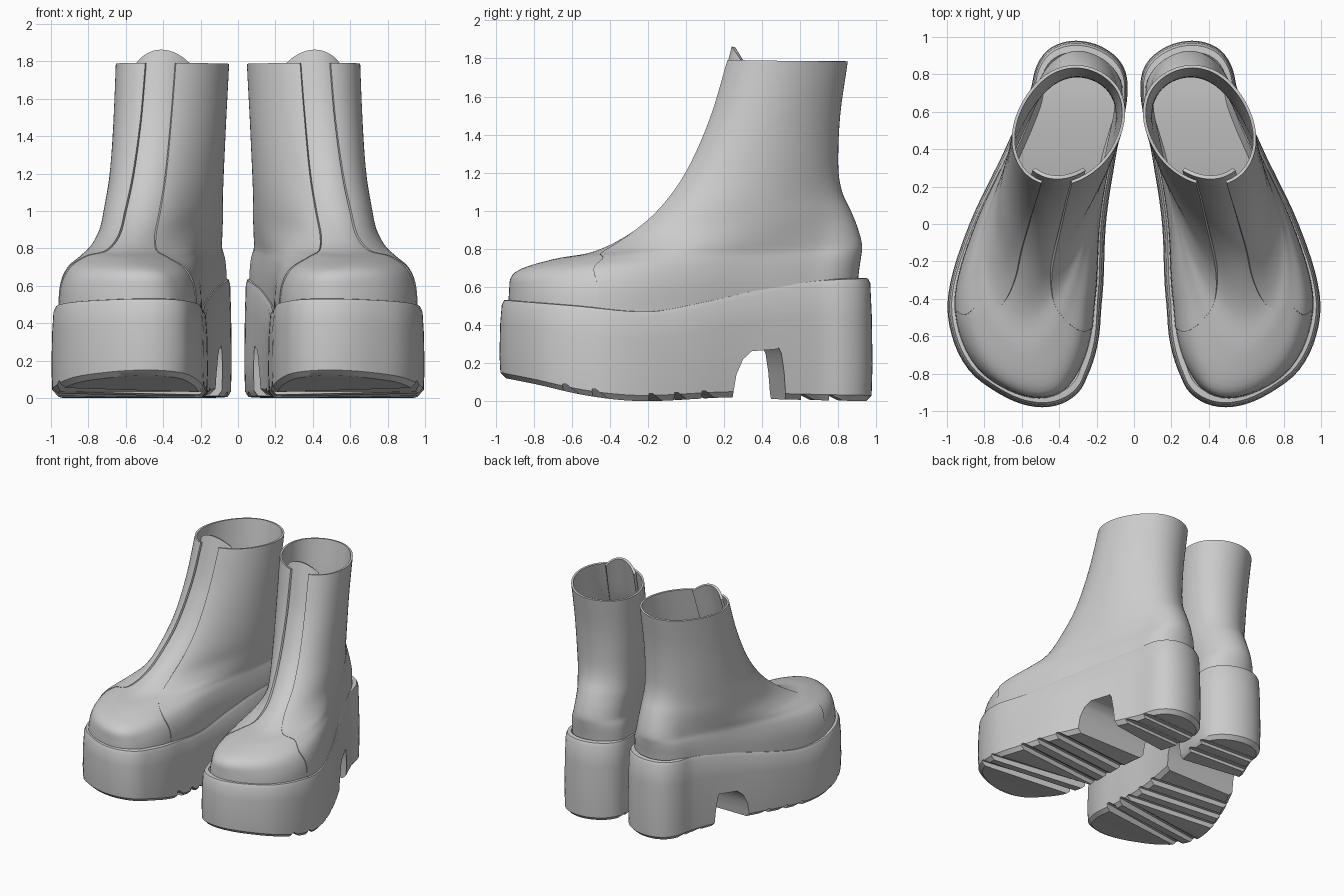
import bpy, bmesh
from math import cos, sin, pi

if "Cube" in bpy.data.objects:
    bpy.data.objects.remove(bpy.data.objects["Cube"])


def curve(pts):
    """Smooth curve through (t, value) pairs."""
    def slope(i):
        a, b = pts[max(i - 1, 0)], pts[min(i + 1, len(pts) - 1)]
        return (b[1] - a[1]) / (b[0] - a[0])

    def f(t):
        t = min(max(t, pts[0][0]), pts[-1][0])
        i = max(j for j in range(len(pts) - 1) if pts[j][0] <= t)
        (t0, v0), (t1, v1) = pts[i], pts[i + 1]
        w = t1 - t0
        s = (t - t0) / w
        return (v0 * (1 + 2 * s) * (1 - s) ** 2 + v1 * s * s * (3 - 2 * s)
                + w * slope(i) * s * (1 - s) ** 2 - w * slope(i + 1) * s * s * (1 - s))
    return f


def levels(*vals):
    return curve(list(enumerate(vals)))


# Footprint: centre line and width along y, sole top and bottom heights
centre = curve([(-.98, .49), (-.9, .515), (-.8, .555), (-.6, .58), (-.4, .583), (0, .515),
                (.4, .39), (.7, .297), (.85, .29), (.98, .31)])
width = curve([(-.98, .56), (-.8, .54), (-.4, .452), (0, .365), (.4, .33), (.7, .375),
               (.85, .46), (.98, .54)])
sole_top = curve([(-.98, .53), (-.6, .50), (-.2, .47), (.1, .52), (.4, .585), (.7, .63), (.98, .645)])
sole_bottom = curve([(-.98, .12), (-.8, .085), (-.6, .04), (-.4, .01), (-.2, 0), (.25, .02),
                     (.5, .01), (.98, 0)])

# Upper: tilted rings from the sole (level 0) to the collar (level 9)
front_y = levels(-.92, -.92, -.89, -.70, -.50, -.33, -.17, -.02, .11, .205)
front_z = levels(.40, .57, .67, .735, .775, .865, 1.0, 1.2, 1.48, 1.79)
back_y = levels(.88, .89, .90, .905, .89, .865, .82, .80, .81, .85)
back_z = levels(.50, .66, .76, .82, .90, .99, 1.1, 1.24, 1.5, 1.785)
foot_scale = levels(.89, .865, .80, .72, .7, .7, .7, .7, .7, .7)
to_oval = levels(0, 0, .1, .45, .75, 1, 1, 1, 1, 1)
oval = levels(.27, .27, .265, .26, .26, .268, .28, .285, .29, .295)
egg = levels(0, .02, .06, .1, .13, .14, .1, .06, .02, 0)
turn = levels(1, 1, 1, 1, 1, .97, .9, .8, .72, .65)


def upper_point(k, a, d):
    """Point at level k, angle a from the front, pushed out by d."""
    u = (1 - cos(a)) / 2
    y = front_y(k) - d + u * (back_y(k) - front_y(k) + 2 * d)
    z = front_z(k) + u * (back_z(k) - front_z(k))
    b = to_oval(k)
    h = (1 - b) * foot_scale(k) * width(-.98 + 1.96 * u) + b * oval(k)
    h = h * (1 - egg(k) * cos(a)) + d
    c = .355 + turn(k) * (centre(y) - .355)
    return (c + h * sin(a), y, z)


def to_object(bm, name):
    bmesh.ops.recalc_face_normals(bm, faces=bm.faces)
    me = bpy.data.meshes.new(name)
    bm.to_mesh(me)
    bm.free()
    ob = bpy.data.objects.new(name, me)
    bpy.context.collection.objects.link(ob)
    return ob


def grid(name, rows, closed=False, caps=False):
    """Mesh from rows of points; caps bridge each closed end row side to side."""
    bm = bmesh.new()
    vs = [[bm.verts.new(p) for p in r] for r in rows]
    n = len(rows[0])
    for r0, r1 in zip(vs, vs[1:]):
        for i in range(n if closed else n - 1):
            j = (i + 1) % n
            bm.faces.new((r0[i], r0[j], r1[j], r1[i]))
    if caps:
        for r in (vs[0], vs[-1]):
            for i in range(n // 2):
                q = [r[i], r[i + 1], r[n - 1 - i], r[-i]]
                bm.faces.new(list(dict.fromkeys(q)))
    return to_object(bm, name)


def prism(name, profile, shear, back_shift=0, split=99):
    """Cutter: y-z profile run across one boot, slanted in plan."""
    bm = bmesh.new()
    ends = []
    for x in (-.1, 1.1):
        ends.append([bm.verts.new((x, y + shear * (x - .5) + (back_shift * x if i >= split else 0), z))
                     for i, (y, z) in enumerate(profile)])
    n = len(profile)
    bm.faces.new(ends[0])
    bm.faces.new(ends[1])
    for i in range(n):
        j = (i + 1) % n
        bm.faces.new((ends[0][i], ends[0][j], ends[1][j], ends[1][i]))
    ob = to_object(bm, name)
    ob.hide_render = True
    return ob


def finish(ob, cutters=(), thickness=0):
    """Apply cuts, thickness and the mirrored second boot, then shade."""
    for c in cutters:
        m = ob.modifiers.new("cut", 'BOOLEAN')
        m.operation, m.solver, m.object = 'DIFFERENCE', 'EXACT', c
    if thickness:
        m = ob.modifiers.new("thickness", 'SOLIDIFY')
        m.thickness, m.offset = thickness, 0
    m = ob.modifiers.new("pair", 'MIRROR')
    m.use_mirror_merge = False
    bpy.context.view_layer.update()
    ev = ob.evaluated_get(bpy.context.evaluated_depsgraph_get())
    me = bpy.data.meshes.new_from_object(ev)
    ob.modifiers.clear()
    ob.data = me
    for c in cutters:
        bpy.data.objects.remove(c)
    bpy.ops.object.select_all(action='DESELECT')
    ob.select_set(True)
    bpy.context.view_layer.objects.active = ob
    bpy.ops.object.shade_smooth_by_angle(angle=0.6)


# Platform sole with heel: rings as (inset, height share, height shift)
N = 96
rows = []
for inset, share, shift in ((.035, 0, 0), (.005, 0, .03), (0, .3, 0), (.004, .7, 0),
                            (.012, 1, -.025), (.025, 1, 0), (.06, 1, .003), (.09, 1, -.03)):
    ring = []
    for i in range(N):
        a = 2 * pi * i / N
        y0 = -.98 * cos(a)
        y = y0 * (1 - inset / .98)
        h = (width(y0) - inset) * sin(a)
        zb, zt = sole_bottom(y0), sole_top(y0)
        ring.append((centre(y0) + h, y, zb + share * (zt - zb) + shift))
    rows.append(ring)
sole = grid("platform_soles", rows, closed=True, caps=True)

# Arch opening in front of the heel, and saw-tooth tread grooves
arch = prism("arch_cutter", [(.22, -.1), (.245, .02), (.265, .14), (.30, .22), (.345, .262), (.39, .28),
                             (.405, .25), (.42, .15), (.43, .02), (.43, -.1)], 0, .15, 5)
cutters = [arch]
for y, shear, depth in ((-.58, -.15, .045), (-.42, -.15, .045), (-.24, .1, .04), (-.1, .1, .04),
                        (.05, .1, .04), (.6, .05, .025), (.75, .05, .025)):
    z = sole_bottom(y + shear * .3)
    cutters.append(prism("tread_cutter", [(y, -.1), (y, z + depth), (y + .02, z + depth),
                                          (y + .09, z - .01), (y + .09, -.1)], shear))
finish(sole, cutters)

# Quarters and shaft: wrap round the back, open along the front
edge_out = levels(1.06, 1.06, 1.0, .85, .47, .32, .31, .30, .28, .275)
edge_in = levels(.93, .93, .88, .73, .58, .52, .44, .37, .31, .285)
lift = levels(.012, .016, .02, .02, .015, .005, 0, 0, 0, 0)
rows = []
for j in range(46):
    k = j / 5
    a0, a1 = edge_out(k), 2 * pi - edge_in(k)
    rows.append([upper_point(k, a0 + (a1 - a0) * i / 72, lift(k) - .008) for i in range(73)])
finish(grid("boot_shafts", rows), thickness=.016)

# Toe cap running up into the tongue behind the opening
reach = levels(1.2, 1.2, 1.15, 1.0, .85, .75, .68, .62, .59, .57)
sink = levels(0, 0, 0, -.002, -.015, -.03, -.038, -.04, -.04, -.045)
rows = []
for j in range(46):
    k = j / 5
    row = []
    for i in range(33):
        s = i / 16 - 1
        x, y, z = upper_point(k, s * reach(k), sink(k))
        row.append((x, y, z + .07 * max(0, k - 8) * (1 - s * s)))
    rows.append(row)
finish(grid("toe_caps_and_tongues", rows), thickness=.02)
